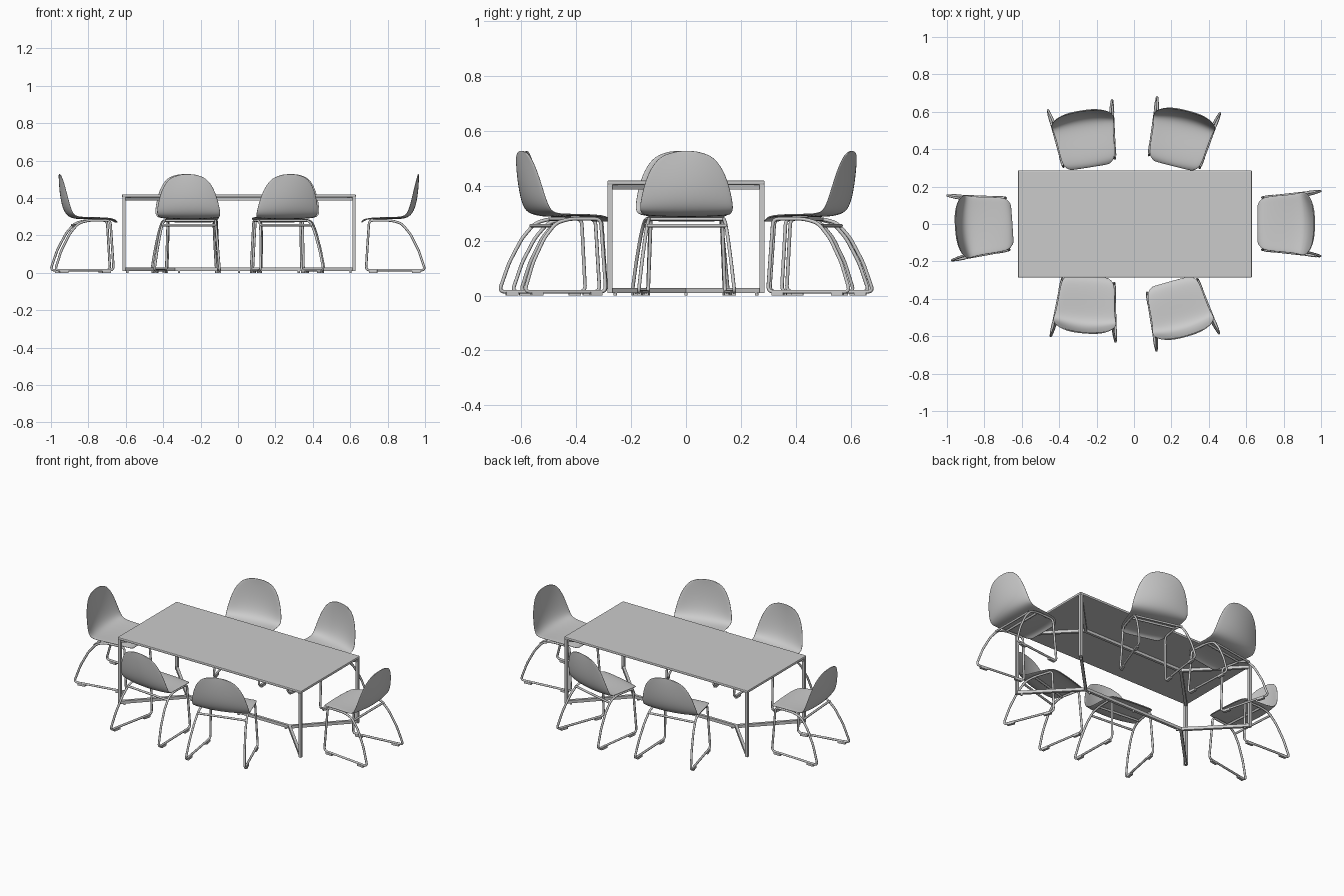
import bpy, bmesh, math
from mathutils import Vector, Matrix

if "Cube" in bpy.data.objects:
    bpy.data.objects.remove(bpy.data.objects["Cube"])


def new_object(name, data):
    ob = bpy.data.objects.new(name, data)
    bpy.context.collection.objects.link(ob)
    return ob


def bar(name, p, q, width, height):
    """Rectangular bar from p to q."""
    p, q = Vector(p), Vector(q)
    d = q - p
    bm = bmesh.new()
    bmesh.ops.create_cube(bm, size=1)
    bmesh.ops.scale(bm, vec=(width, height, d.length), verts=bm.verts)
    z = d.normalized()
    up = Vector((0, 0, 1)) if abs(z.z) < 0.9 else Vector((0, 1, 0))
    x = up.cross(z).normalized()
    rot = Matrix((x, z.cross(x), z)).transposed()
    bmesh.ops.transform(bm, matrix=Matrix.Translation((p + q) / 2) @ rot.to_4x4(), verts=bm.verts)
    me = bpy.data.meshes.new(name)
    bm.to_mesh(me)
    bm.free()
    return new_object(name, me)


def rounded(points, r, steps=5):
    """Closed path with every corner rounded."""
    pts = [Vector(p) for p in points]
    out = []
    for i, b in enumerate(pts):
        a, c = pts[i - 1], pts[(i + 1) % len(pts)]
        s = b + (a - b).normalized() * min(r, (a - b).length * 0.45)
        e = b + (c - b).normalized() * min(r, (c - b).length * 0.45)
        for k in range(steps + 1):
            t = k / steps
            out.append(s * (1 - t) ** 2 + b * 2 * t * (1 - t) + e * t * t)
    return out


def wire(cu, points, cyclic):
    sp = cu.splines.new('POLY')
    sp.points.add(len(points) - 1)
    for sp_pt, p in zip(sp.points, points):
        sp_pt.co = (*p, 1)
    sp.use_cyclic_u = cyclic
    sp.use_smooth = True


# ---- table ----
CX, HX, HY = 0.005, 0.625, 0.287
bpy.ops.mesh.primitive_cube_add(size=1, location=(CX, 0, 0.412))
top = bpy.context.object
top.name = "table_top"
top.scale = (2 * HX, 2 * HY, 0.016)
bpy.ops.object.transform_apply(location=False, rotation=False, scale=True)
bev = top.modifiers.new("edge", 'BEVEL')
bev.width, bev.segments = 0.005, 2

LX, LY, NODE = HX - 0.01, HY - 0.01, 0.35
for level, z in (("lower", 0.019), ("upper", 0.396)):
    bar(level + "_spine", (CX - NODE, 0, z), (CX + NODE, 0, z), 0.016, 0.018)
    for sx in (-1, 1):
        for sy in (-1, 1):
            bar(level + "_branch", (CX + sx * (NODE - 0.004), 0, z),
                (CX + sx * LX, sy * LY, z), 0.016, 0.018)
for sx in (-1, 1):
    for sy in (-1, 1):
        x, y = CX + sx * LX, sy * LY
        bar("table_leg", (x, y, 0.01), (x, y, 0.405), 0.017, 0.017)
glides = [(CX + sx * LX * 0.97, sy * LY * 0.93) for sx in (-1, 1) for sy in (-1, 1)]
glides += [(CX + x, 0) for x in (-0.32, 0, 0.32)]
for x, y in glides:
    bpy.ops.mesh.primitive_cylinder_add(vertices=12, radius=0.006, depth=0.012, location=(x, y, 0.006))
    bpy.context.object.name = "table_glide"

# ---- chair shell: (y, z, half width, edge wrap forward, edge lift) ----
ROWS = [
    (0.178, 0.270, 0.105, 0.000, 0.000),
    (0.170, 0.281, 0.128, -0.008, 0.000),
    (0.145, 0.290, 0.143, -0.003, 0.001),
    (0.080, 0.292, 0.151, 0.000, 0.003),
    (0.010, 0.290, 0.156, 0.000, 0.006),
    (-0.050, 0.291, 0.164, 0.010, 0.008),
    (-0.085, 0.308, 0.172, 0.022, 0.004),
    (-0.105, 0.345, 0.169, 0.028, 0.000),
    (-0.116, 0.390, 0.159, 0.027, 0.000),
    (-0.122, 0.435, 0.145, 0.022, 0.000),
    (-0.125, 0.475, 0.124, 0.015, 0.000),
    (-0.126, 0.503, 0.099, 0.008, 0.000),
    (-0.126, 0.520, 0.071, 0.003, -0.003),
    (-0.126, 0.528, 0.040, 0.000, -0.003),
]
COLS = 8
bm = bmesh.new()
grid = []
for y, z, w, wrap, lift in ROWS:
    us = [2 * i / COLS - 1 for i in range(COLS + 1)]
    grid.append([bm.verts.new((w * u, y + wrap * u * u, z + lift * u * u)) for u in us])
for r0, r1 in zip(grid, grid[1:]):
    for i in range(COLS):
        bm.faces.new((r0[i], r0[i + 1], r1[i + 1], r1[i])).smooth = True
bmesh.ops.recalc_face_normals(bm, faces=bm.faces)
shell_mesh = bpy.data.meshes.new("seat_shell")
bm.to_mesh(shell_mesh)
bm.free()

# ---- chair sled frame ----
frame = bpy.data.curves.new("sled_frame", 'CURVE')
frame.dimensions = '3D'
frame.bevel_depth = 0.0065
frame.bevel_resolution = 2
for s in (-1, 1):
    loop = [(s * 0.130, 0.137, 0.280), (s * 0.140, 0.154, 0.014), (s * 0.175, -0.163, 0.014),
            (s * 0.163, -0.128, 0.120), (s * 0.151, -0.082, 0.210), (s * 0.142, -0.035, 0.265),
            (s * 0.136, 0.020, 0.280)]
    wire(frame, rounded(loop, 0.022), True)
wire(frame, [(-0.145, -0.050, 0.255), (0.145, -0.050, 0.255)], False)
wire(frame, [(-0.136, 0.020, 0.279), (0.136, 0.020, 0.279)], False)

# ---- chair floor pads ----
bm = bmesh.new()
for s in (-1, 1):
    for y in (0.115, -0.115):
        x = s * (0.140 + (0.154 - y) / 0.317 * 0.035)
        m = (Matrix.Translation((x, y, 0.007)) @ Matrix.Rotation(s * 0.11, 4, 'Z')
             @ Matrix.Diagonal((0.016, 0.045, 0.014, 1)))
        bmesh.ops.create_cube(bm, size=1, matrix=m)
pad_mesh = bpy.data.meshes.new("floor_pads")
bm.to_mesh(pad_mesh)
bm.free()

# ---- six chairs: x, y, turn in degrees ----
CHAIRS = [(-0.828, -0.010, -86), (0.838, 0.002, 90),
          (-0.258, -0.456, -5), (0.245, -0.478, 15.5),
          (-0.264, 0.479, 189), (0.253, 0.482, 165.8)]
for x, y, deg in CHAIRS:
    for name, data in (("seat_shell", shell_mesh), ("sled_frame", frame), ("floor_pads", pad_mesh)):
        ob = new_object(name, data)
        ob.location = (x, y, 0)
        ob.rotation_euler.z = math.radians(deg)
        if data is shell_mesh:
            sol = ob.modifiers.new("thickness", 'SOLIDIFY')
            sol.thickness, sol.offset = 0.007, 0
            sub = ob.modifiers.new("smooth", 'SUBSURF')
            sub.levels = sub.render_levels = 2
